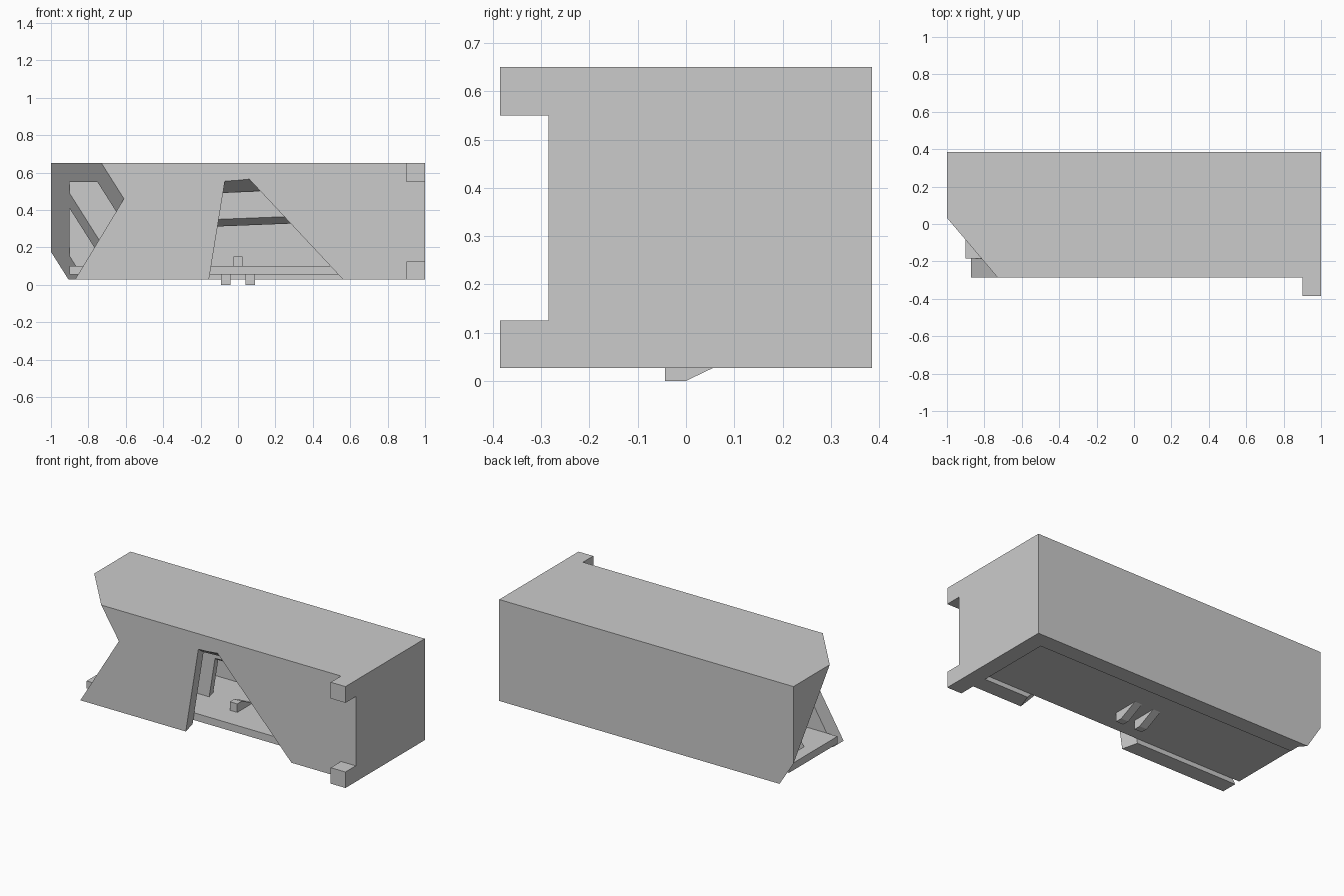
import bpy, bmesh

if "Cube" in bpy.data.objects:
    bpy.data.objects.remove(bpy.data.objects["Cube"])

def box(name, x0, x1, y0, y1, z0, z1):
    bpy.ops.mesh.primitive_cube_add(size=1, location=((x0+x1)/2, (y0+y1)/2, (z0+z1)/2))
    ob = bpy.context.object
    ob.name = name
    ob.scale = (x1-x0, y1-y0, z1-z0)
    bpy.ops.object.transform_apply(location=False, rotation=False, scale=True)
    return ob

def loft(name, a, b):
    """Closed solid between two matching outlines."""
    bm = bmesh.new()
    va, vb = [[bm.verts.new(p) for p in ring] for ring in (a, b)]
    n = len(va)
    bm.faces.new(va)
    bm.faces.new(vb[::-1])
    for i in range(n):
        j = (i+1) % n
        bm.faces.new((va[i], vb[i], vb[j], va[j]))
    bmesh.ops.recalc_face_normals(bm, faces=bm.faces)
    me = bpy.data.meshes.new(name)
    bm.to_mesh(me)
    bm.free()
    ob = bpy.data.objects.new(name, me)
    bpy.context.collection.objects.link(ob)
    return ob

def cut(ob, *cutters):
    for c in cutters:
        m = ob.modifiers.new("cut", 'BOOLEAN')
        m.operation = 'DIFFERENCE'
        m.solver = 'EXACT'
        m.object = c
        bpy.context.view_layer.objects.active = ob
        bpy.ops.object.modifier_apply(modifier=m.name)

FRONT = -0.285

# missing left corner: two slanted break planes
def corner_ring(y):
    d = y - FRONT
    p1 = lambda z: -0.73 + 0.632*(0.65 - z) - 0.85*d
    p2 = lambda z: -0.87 + 0.605*(z - 0.03)
    zm = 0.46 - 0.687*d
    return [(-2.5, y, -0.3), (p2(-0.3), y, -0.3), (p2(zm), y, zm),
            (p1(0.9), y, 0.9), (-2.5, y, 0.9)]

# missing front wedge with a top break that slopes down inwards
def wedge_ring(y):
    d = y - FRONT
    left = lambda z: -0.155 + 0.162*(z - 0.03) - 0.24*d
    right = lambda z: 0.56 - 0.935*(z - 0.03) + 0.36*d
    zl = 0.555 - 0.65*d
    zr = zl + 0.01 + 0.04*d
    return [(left(-0.1), y, -0.1), (left(zl), y, zl),
            (right(zr), y, zr), (right(-0.1), y, -0.1)]

corner = loft("corner_cutter", corner_ring(-0.4), corner_ring(0.5))
wedge = loft("wedge_cutter", wedge_ring(-0.32), wedge_ring(0.2))
hollow = box("hollow_cutter", -0.9, 0.9, -0.185, 0.285, -0.2, 0.55)

# hollow shell and the inner dividing panel, both broken
shell = box("shell", -1, 1, FRONT, 0.385, 0.027, 0.65)
cut(shell, hollow, corner, wedge)
panel = box("inner_panel", -0.9, 0.9, 0.035, 0.095, 0.1, 0.55)
cut(panel, corner, wedge)
for c in (corner, wedge, hollow):
    bpy.data.objects.remove(c)

# intact recessed floor
box("floor_plate", -0.9, 0.9, -0.185, 0.285, 0.055, 0.1)

# end tabs
for name, z0, z1 in (("lower_tab", 0.027, 0.125), ("upper_tab", 0.55, 0.65)):
    box(name, 0.9, 1, -0.385, FRONT, z0, z1)

# wedge-shaped catches: two below the floor, one above
def catch(name, x, zbase, ztip, yend):
    prof = [(-0.043, zbase), (-0.043, ztip), (0, ztip), (yend, zbase)]
    return loft(name, *[[(x+s, y, z) for y, z in prof] for s in (-0.025, 0.025)])

catch("foot_left", -0.065, 0.055, 0, 0.115)
catch("foot_right", 0.065, 0.055, 0, 0.115)
catch("top_catch", 0, 0.1, 0.152, 0.115)
